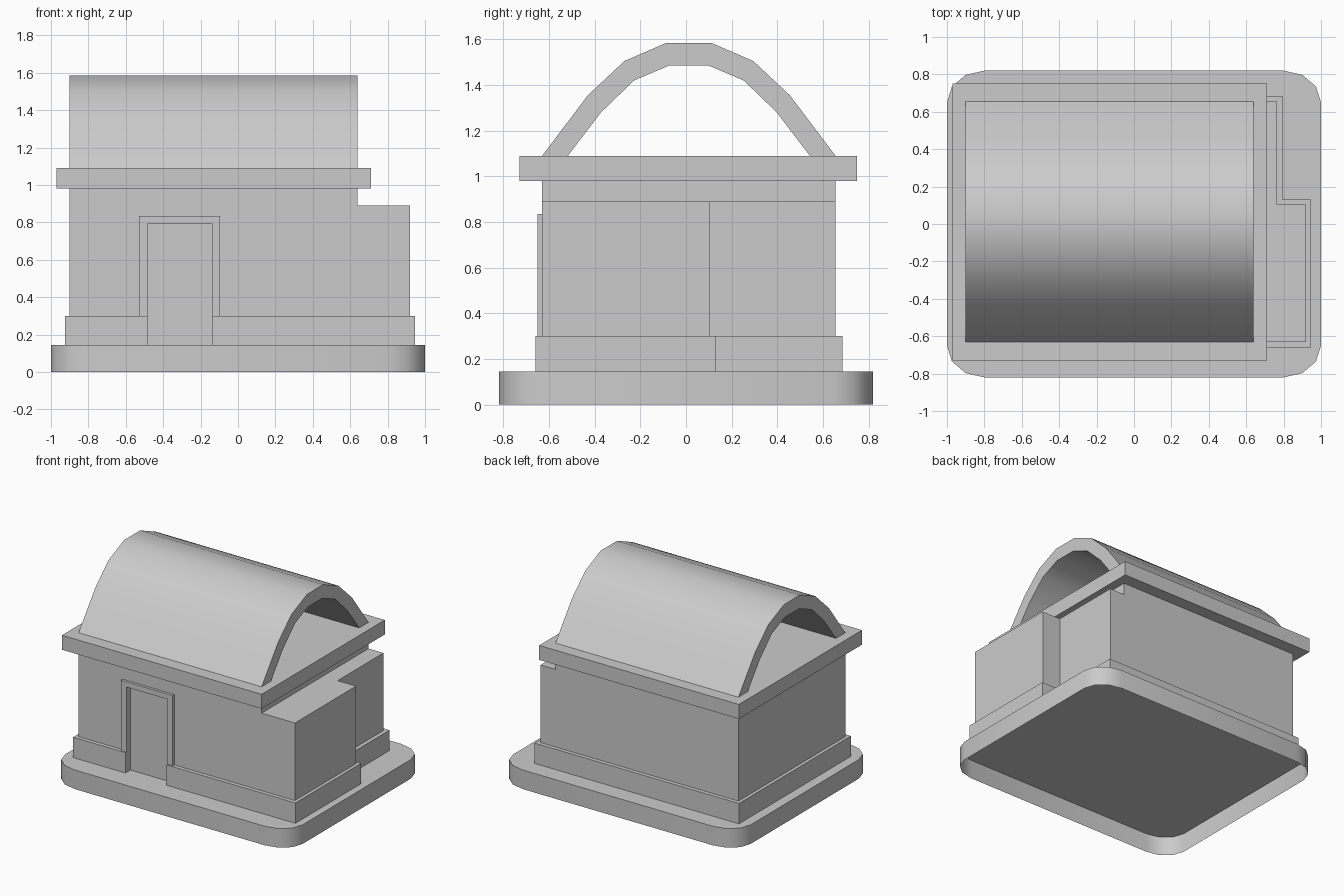
import bpy, bmesh, math

if "Cube" in bpy.data.objects:
    bpy.data.objects.remove(bpy.data.objects["Cube"])

GROUND = 0.145   # top of the base slab
CY = 0.0125      # centre line of the house in y


def prism(name, points, lo, hi, axis='z', bottom=True, smooth=False):
    """Extrude a closed 2D outline along z (points are x, y) or x (points are y, z)."""
    place = (lambda a, b, t: (a, b, t)) if axis == 'z' else (lambda a, b, t: (t, a, b))
    bm = bmesh.new()
    low = [bm.verts.new(place(a, b, lo)) for a, b in points]
    high = [bm.verts.new(place(a, b, hi)) for a, b in points]
    n = len(points)
    for i in range(n):
        j = (i + 1) % n
        bm.faces.new((low[i], low[j], high[j], high[i]))
    bm.faces.new(high)
    if bottom:
        bm.faces.new(low[::-1])
    bmesh.ops.recalc_face_normals(bm, faces=bm.faces)
    mesh = bpy.data.meshes.new(name)
    bm.to_mesh(mesh)
    bm.free()
    ob = bpy.data.objects.new(name, mesh)
    bpy.context.collection.objects.link(ob)
    if smooth:
        bpy.ops.object.select_all(action='DESELECT')
        ob.select_set(True)
        bpy.context.view_layer.objects.active = ob
        bpy.ops.object.shade_smooth_by_angle(angle=math.radians(40))
    return ob


def rect(x0, x1, y0, y1):
    return [(x0, y0), (x1, y0), (x1, y1), (x0, y1)]


def stepped(x0, x_back, x_front, y0, y_step, y1):
    """Rectangle whose right side steps inwards towards the back."""
    return [(x0, y0), (x_front, y0), (x_front, y_step),
            (x_back, y_step), (x_back, y1), (x0, y1)]


def cut(ob, cutter):
    mod = ob.modifiers.new("doorway", 'BOOLEAN')
    mod.operation = 'DIFFERENCE'
    mod.solver = 'EXACT'
    mod.object = cutter


# Base slab: rounded corners, open underneath
corner = []
for quarter, (sx, sy) in enumerate(((1, 1), (-1, 1), (-1, -1), (1, -1))):
    for k in range(4):
        a = math.radians(90 * quarter + 30 * k)
        corner.append((sx * 0.8 + 0.2 * math.cos(a), sy * 0.65 + 0.17 * math.sin(a)))
prism("base_slab", corner, 0, GROUND, bottom=False, smooth=True)

# Plinth and walls, with the stepped annex on the right
plinth = prism("plinth", stepped(-0.925, 0.795, 0.945, -0.66, 0.13, 0.685), GROUND, 0.30)
walls = prism("walls", stepped(-0.9, 0.765, 0.92, -0.63, 0.105, 0.655), GROUND, 0.89)
prism("upper_wall", rect(-0.9, 0.64, -0.63, 0.655), 0.89, 0.98)

# Door recess
cutter = prism("doorway_cutter", rect(-0.485, -0.14, -0.8, -0.60), 0.05, 0.795)
cutter.hide_render = True
cutter.hide_viewport = False
cutter.display_type = 'WIRE'
for ob in (plinth, walls):
    cut(ob, cutter)
bpy.context.view_layer.update()

# Apply the cuts and drop the cutter
deps = bpy.context.evaluated_depsgraph_get()
results = [(ob, bpy.data.meshes.new_from_object(ob.evaluated_get(deps))) for ob in (plinth, walls)]
for ob, mesh in results:
    ob.modifiers.clear()
    ob.data = mesh
bpy.data.objects.remove(cutter)

# Door frame: a thin surround around the recess
prism_frame = [(-0.53, GROUND), (-0.53, 0.835), (-0.095, 0.835), (-0.095, GROUND),
               (-0.14, GROUND), (-0.14, 0.795), (-0.485, 0.795), (-0.485, GROUND)]
frame = prism("door_frame", prism_frame, 0, 0.02)
frame.rotation_euler = (math.radians(90), 0, 0)
frame.location.y = -0.63

# Cornice slab
prism("cornice", rect(-0.97, 0.71, -0.73, 0.75), 0.98, 1.09)

# Barrel roof: mirrored half profile, open at both ends
outer = [(0.6425, 1.09), (0.4425, 1.355), (0.2825, 1.505), (0.0975, 1.585)]
inner = [(0.53, 1.09), (0.385, 1.28), (0.24, 1.42), (0.087, 1.485)]


def arch(half):
    return [(CY + y, z) for y, z in half] + [(CY - y, z) for y, z in reversed(half)]


prism("barrel_roof", arch(outer) + arch(inner)[::-1], -0.9, 0.64, axis='x', smooth=True)
